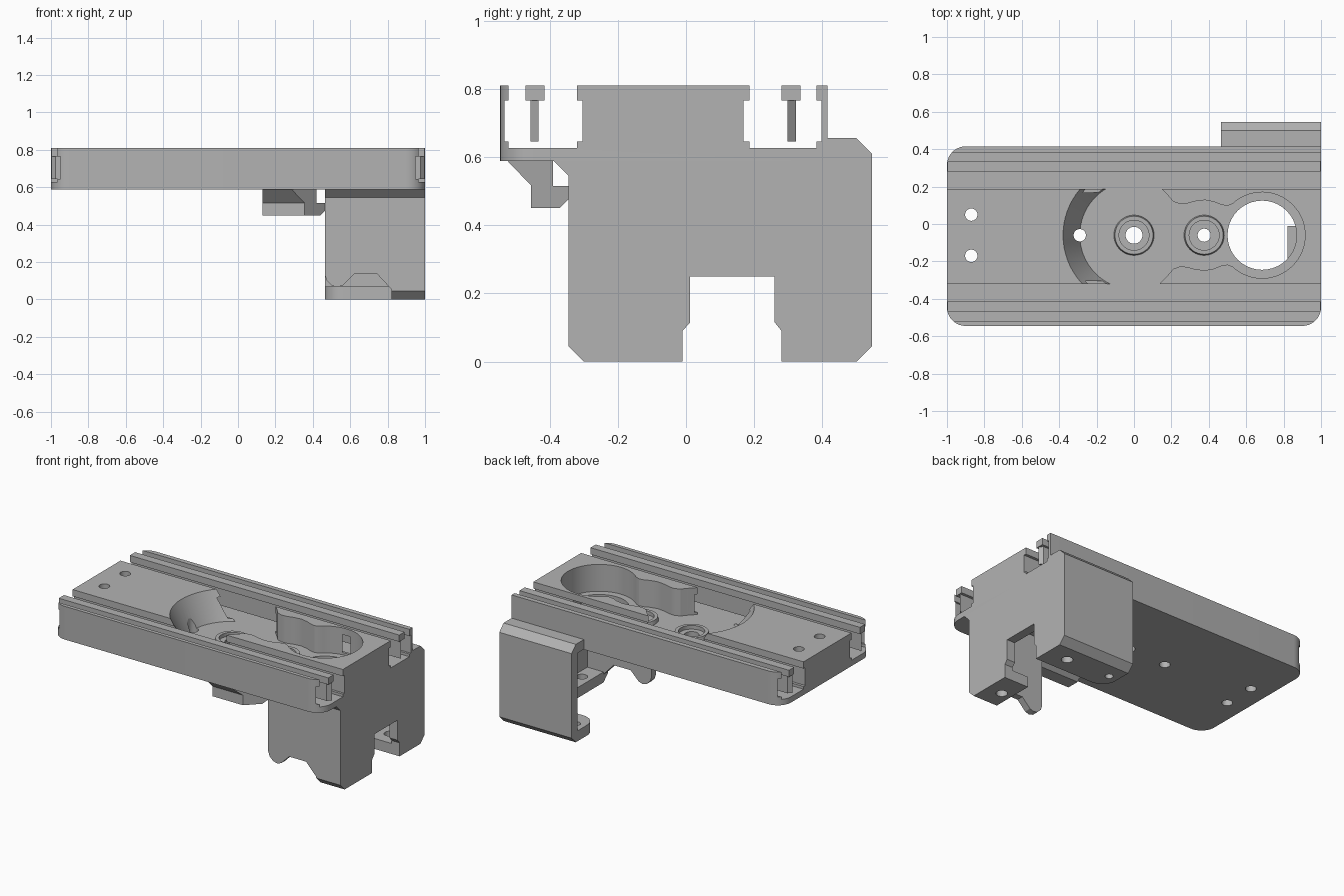
import bpy, bmesh
from math import cos, sin, pi, radians

if "Cube" in bpy.data.objects:
    bpy.data.objects.remove(bpy.data.objects["Cube"], do_unlink=True)

grey = bpy.data.materials.new("mid_grey")
grey.use_nodes = True
COLOUR = (0.45, 0.45, 0.45, 1)
grey.diffuse_color = COLOUR
grey.node_tree.nodes["Principled BSDF"].inputs["Base Color"].default_value = COLOUR

CY = -0.06          # centre line of the pocket and holes
FLOOR = 0.63        # pocket floor
BASE, TOP = 0.588, 0.81


def finish(name, bm):
    bmesh.ops.recalc_face_normals(bm, faces=bm.faces[:])
    mesh = bpy.data.meshes.new(name)
    bm.to_mesh(mesh)
    bm.free()
    obj = bpy.data.objects.new(name, mesh)
    bpy.context.collection.objects.link(obj)
    mesh.materials.append(grey)
    return obj


def loft(name, lower, upper):
    """Close two matching loops of points into a solid."""
    bm = bmesh.new()
    a = [bm.verts.new(p) for p in lower]
    b = [bm.verts.new(p) for p in upper]
    n = len(a)
    bm.faces.new(a)
    bm.faces.new(b)
    for i in range(n):
        j = (i + 1) % n
        bm.faces.new((a[i], a[j], b[j], b[i]))
    return finish(name, bm)


def prism(name, points, axis, lo, hi):
    """Extrude a 2D outline along x, y or z."""
    place = {"x": lambda p, t: (t, p[0], p[1]),
             "y": lambda p, t: (p[0], t, p[1]),
             "z": lambda p, t: (p[0], p[1], t)}[axis]
    return loft(name, [place(p, lo) for p in points], [place(p, hi) for p in points])


def arc(x, y, r, start, end, steps):
    angles = [radians(start + (end - start) * i / steps) for i in range(steps + 1)]
    return [(x + r * cos(a), y + r * sin(a)) for a in angles]


def disc(x, y, r, lo, hi, steps=40):
    return prism("cutter", arc(x, y, r, 0, 360, steps)[:-1], "z", lo, hi)


def cut(obj, *cutters):
    for c in cutters:
        mod = obj.modifiers.new("cut", "BOOLEAN")
        mod.operation, mod.solver, mod.object = "DIFFERENCE", "EXACT", c
        bpy.context.view_layer.objects.active = obj
        bpy.ops.object.modifier_apply(modifier=mod.name)
        bpy.data.objects.remove(c, do_unlink=True)


def smooth(obj):
    bpy.ops.object.select_all(action="DESELECT")
    obj.select_set(True)
    bpy.context.view_layer.objects.active = obj
    bpy.ops.object.shade_smooth_by_angle(angle=radians(25))


# Top plate with three rounded corners
outline = ([(1, 0.415)] + arc(-0.9, 0.315, 0.1, 90, 180, 10)
           + arc(-0.9, -0.445, 0.1, 180, 270, 10) + arc(0.9, -0.445, 0.1, 270, 360, 10))
plate = prism("top_plate", outline, "z", BASE, TOP)


# Undercut slots along both long sides
def slot(a, b, da, db):
    side = [(0, 0.9), (0, 0.765), (1, 0.765), (1, 0.645), (0, 0.645), (0, 0.627)]
    pts = [(a - da * k, z) for k, z in side] + [(b + db * k, z) for k, z in reversed(side)]
    return prism("cutter", pts, "x", -1.2, 1.2)


cut(plate, slot(-0.52, -0.32, 0.012, 0.016), slot(0.186, 0.383, 0.018, 0.015))

# Sloped round end of the pocket
def scoop_loop(r, z):
    return [(min(x, 0.1), y, z) for x, y in arc(0, CY, r, 3, 357, 70)]


cut(plate, loft("cutter", scoop_loop(0.29, FLOOR), scoop_loop(0.38, TOP + 0.001)))

# Open middle and waisted end of the pocket
half = [(-0.12, 0.27), (0.13, 0.27), (0.145, 0.25), (0.18, 0.215), (0.21, 0.18),
        (0.245, 0.167), (0.28, 0.169), (0.33, 0.182), (0.38, 0.188), (0.43, 0.178),
        (0.465, 0.163), (0.5, 0.157)]
half += arc(0.685, 0, 0.23, 133, 0, 24)
pocket = [(x, CY + d) for x, d in half] + [(x, CY - d) for x, d in reversed(half[:-1])]
cut(plate, prism("cutter", pocket, "z", FLOOR, 0.9))

# Through holes
for x, y, r in [(0.685, CY, 0.185), (0, CY, 0.045), (0.375, CY, 0.035),
                (-0.29, CY, 0.033), (-0.87, 0.05, 0.033), (-0.87, -0.17, 0.033)]:
    cut(plate, disc(x, y, r, 0.4, 1))
smooth(plate)

# Raised rings around the two screw holes
for name, x in (("middle_ring", 0), ("right_ring", 0.375)):
    ring = loft(name, [(*p, FLOOR - 0.01) for p in arc(x, CY, 0.11, 0, 360, 40)[:-1]],
                [(*p, 0.655) for p in arc(x, CY, 0.102, 0, 360, 40)[:-1]])
    cut(ring, disc(x, CY, 0.08, 0.5, 0.9))
    smooth(ring)

# Rails with pointed webs inside the slots
for name, a, b, web_in, web_tip in (("front_rail", -0.47, -0.415, -0.456, -0.433),
                                    ("back_rail", 0.28, 0.336, 0.322, 0.298)):
    prism(name + "_head", [(a, 0.765), (b, 0.765), (b, TOP), (a, TOP)], "x", -0.997, 0.997)
    web = [(-0.997, web_tip), (0.997, web_tip), (0.975, web_in), (-0.975, web_in)]
    prism(name + "_web", web, "z", 0.645, 0.765)

# Hollow housing: end wall with notch
L, INNER = 0.465, 0.94
prism("housing_end_wall", [
    (-0.39, 0.59), (-0.345, 0.545), (-0.345, 0.045), (-0.3, 0), (-0.01, 0), (-0.01, 0.09),
    (0.012, 0.115), (0.012, 0.25), (0.26, 0.25), (0.26, 0.115), (0.28, 0.09), (0.28, 0),
    (0.5, 0), (0.545, 0.045), (0.545, 0.61), (0.5, 0.655), (0.414, 0.655), (0.414, 0.59)],
    "x", INNER, 1)

# Back wall with inward foot
back = prism("housing_back_wall", [
    (0.28, 0), (0.5, 0), (0.545, 0.045), (0.545, 0.61), (0.5, 0.655), (0.414, 0.655),
    (0.414, 0.59), (0.485, 0.59), (0.485, 0.07), (0.28, 0.07)], "x", L, INNER)
corner = [(L - 0.1, 0.2), (L + 0.1, 0.2), (L + 0.1, 0.28)] + arc(L + 0.1, 0.38, 0.1, 270, 180, 8)
corner += [(L - 0.1, 0.38)]
cut(back, prism("cutter", corner, "z", -0.1, 0.2),
    disc(0.85, 0.39, 0.035, -0.1, 0.2), disc(0.53, 0.4, 0.025, -0.1, 0.2))
smooth(back)

# Front wall with shaped lower edge, upper chamfer and foot
edge = [(L, 0.13), (0.475, 0.1), (0.5, 0.075), (0.53, 0.066), (0.56, 0.075), (0.62, 0.135),
        (0.745, 0.135), (0.82, 0.055)]
prism("housing_front_wall", [(L, 0.545)] + edge + [(INNER, 0.055), (INNER, 0.545)],
      "y", -0.345, -0.3)
prism("housing_front_chamfer", [(-0.39, 0.59), (-0.345, 0.545), (-0.3, 0.545), (-0.3, 0.59)],
      "x", L, INNER)
foot = prism("housing_front_foot", [(-0.345, 0.045), (-0.3, 0), (-0.01, 0), (-0.01, 0.07),
                                    (-0.345, 0.07)], "x", 0.82, INNER)
cut(foot, disc(0.89, -0.17, 0.035, -0.1, 0.2))

# Hooked clip under the plate, its right end cut at 45 degrees
hook = [(-0.525, 0.59), (-0.455, 0.517), (-0.455, 0.45), (-0.37, 0.45), (-0.345, 0.475),
        (-0.345, 0.515), (-0.39, 0.515), (-0.39, 0.59)]
loft("clip", [(0.13, y, z) for y, z in hook], [(y + 0.81, y, z) for y, z in hook])
